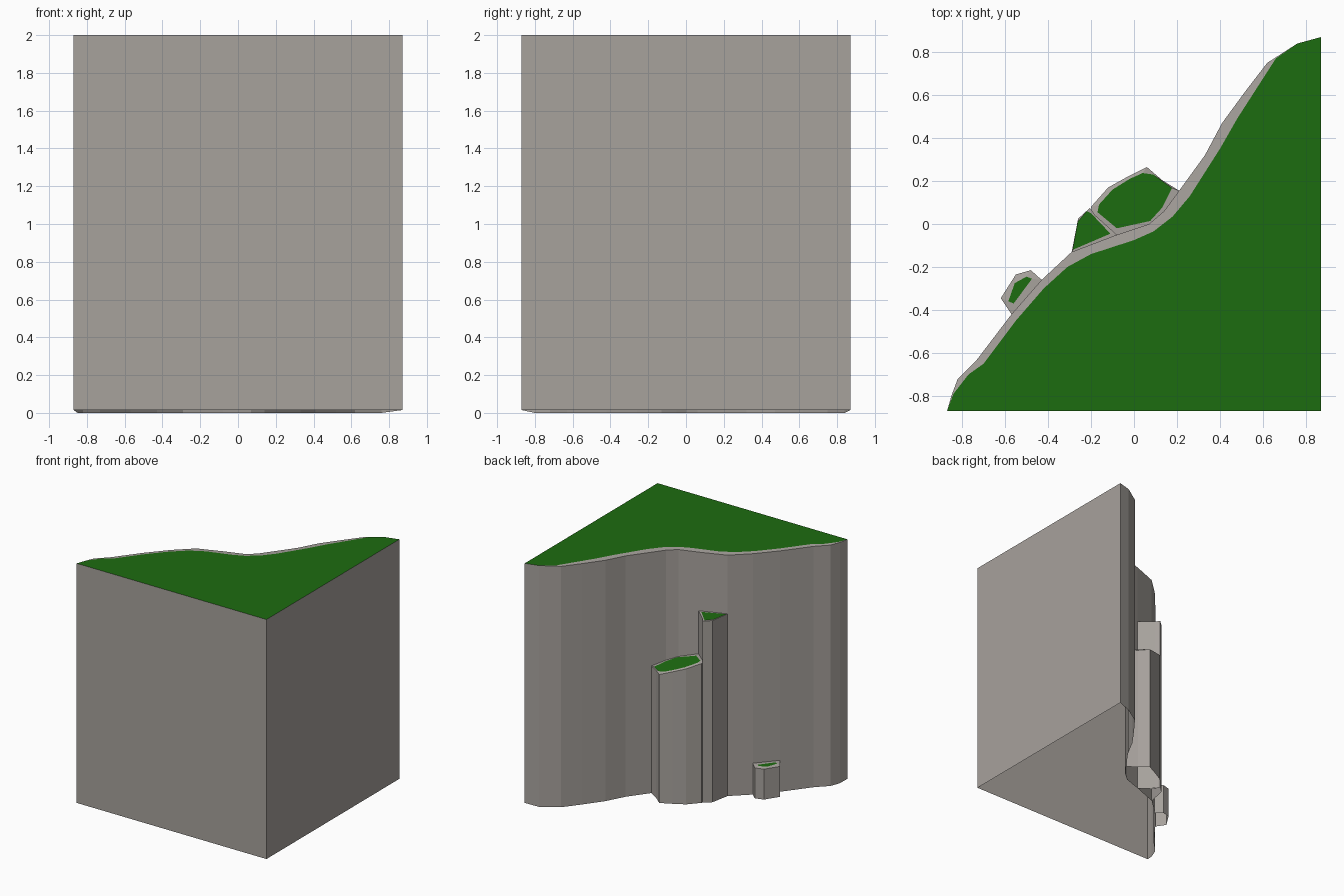
import bpy, bmesh

if "Cube" in bpy.data.objects:
    bpy.data.objects.remove(bpy.data.objects["Cube"])

grass = bpy.data.materials.new("grass")
grass.diffuse_color = (0.012, 0.15, 0.005, 1)
grass.use_nodes = True
grass.node_tree.nodes["Principled BSDF"].inputs["Base Color"].default_value = grass.diffuse_color
stone = bpy.data.materials.new("stone")
stone.diffuse_color = (0.386, 0.36, 0.335, 1)
stone.use_nodes = True
stone.node_tree.nodes["Principled BSDF"].inputs["Base Color"].default_value = stone.diffuse_color


def make(name, bm, mat):
    mesh = bpy.data.meshes.new(name)
    bm.to_mesh(mesh)
    bm.free()
    mesh.materials.append(mat)
    ob = bpy.data.objects.new(name, mesh)
    bpy.context.collection.objects.link(ob)


def rock(name, outer, inner, top, drop, raised=(), back=()):
    """Upright open-bottomed stone with a narrow rim and a grass cap.
    top(x, y) is the cap height; raised lists foot points slightly off the ground;
    back lists the points lying against the cliff, where no side is needed."""
    n = len(outer)
    area = sum(outer[i - 1][0] * outer[i][1] - outer[i][0] * outer[i - 1][1] for i in range(n))
    if area < 0:
        outer, inner = outer[::-1], inner[::-1]
    bm = bmesh.new()
    foot = [bm.verts.new((x, y, 0.015 if (x, y) in raised else 0)) for x, y in outer]
    edge = [bm.verts.new((*o, top(*o) - (0 if o == i or o in back else drop)))
            for o, i in zip(outer, inner)]
    rim = [bm.verts.new((x, y, top(x, y))) for x, y in inner]
    for lo, hi in ((foot, edge), (edge, rim)):
        for k in range(n):
            j = (k + 1) % n
            if lo is foot and outer[k] in back and outer[j] in back:
                continue
            bm.faces.new((lo[k], lo[j], hi[j], hi[k]))
    bmesh.ops.remove_doubles(bm, verts=bm.verts[:], dist=0.0005)
    loose = [v for v in bm.verts if not v.link_faces]
    bmesh.ops.delete(bm, geom=loose, context='VERTS')
    make(name, bm, stone)
    # grass cap
    bm = bmesh.new()
    bm.faces.new([bm.verts.new((x, y, top(x, y))) for x, y in inner])
    make(name + "_grass", bm, grass)


# main cliff: wavy wall on the back left, square corner at the front right
a, b, c = (-0.87, -0.87), (0.87, 0.87), (0.87, -0.87)
wall = [a, (-0.85, -0.80), (-0.82, -0.72), (-0.73, -0.63), (-0.57, -0.42), (-0.43, -0.26),
        (-0.29, -0.13), (-0.08, -0.05), (0.07, 0.0), (0.14, 0.06), (0.21, 0.155),
        (0.33, 0.32), (0.41, 0.47), (0.52, 0.62), (0.62, 0.75), (0.76, 0.84), b, c]
lawn = [a, (-0.84, -0.79), (-0.77, -0.70), (-0.70, -0.65), (-0.55, -0.45), (-0.42, -0.30),
        (-0.31, -0.20), (-0.20, -0.14), (0.0, -0.075), (0.09, -0.035), (0.18, 0.035),
        (0.26, 0.13), (0.40, 0.35), (0.48, 0.49), (0.66, 0.77), (0.76, 0.84), b, c]
rock("cliff", wall, lawn, lambda x, y: 2.0, 0.004, (a, b, c))

# wide pillar, its top tilted a little
rock("wide_pillar",
     [(0.21, 0.155), (0.13, 0.205), (0.06, 0.265), (-0.03, 0.22), (-0.12, 0.17),
      (-0.20, 0.08), (-0.19, 0.03), (-0.08, -0.05), (0.07, 0.0), (0.14, 0.06)],
     [(0.177, 0.167), (0.09, 0.23), (0.04, 0.237), (-0.02, 0.21), (-0.10, 0.16),
      (-0.163, 0.09), (-0.17, 0.055), (-0.08, -0.02), (0.075, 0.014), (0.13, 0.075)],
     lambda x, y: 1.127 - 0.24 * x - 0.15 * y, 0.008,
     back=wall)

# tall pillar
rock("tall_pillar",
     [(-0.29, -0.13), (-0.26, 0.025), (-0.205, 0.075), (-0.18, 0.04), (-0.08, -0.05)],
     [(-0.285, -0.12), (-0.262, 0.01), (-0.22, 0.06), (-0.20, 0.05), (-0.11, -0.045)],
     lambda x, y: 1.51, 0.005, back=wall)

# low stump
rock("low_pillar",
     [(-0.57, -0.42), (-0.62, -0.345), (-0.55, -0.235), (-0.48, -0.215), (-0.43, -0.26)],
     [(-0.56, -0.37), (-0.585, -0.36), (-0.555, -0.275), (-0.50, -0.245), (-0.475, -0.255)],
     lambda x, y: 0.26, 0.008, back=wall)
